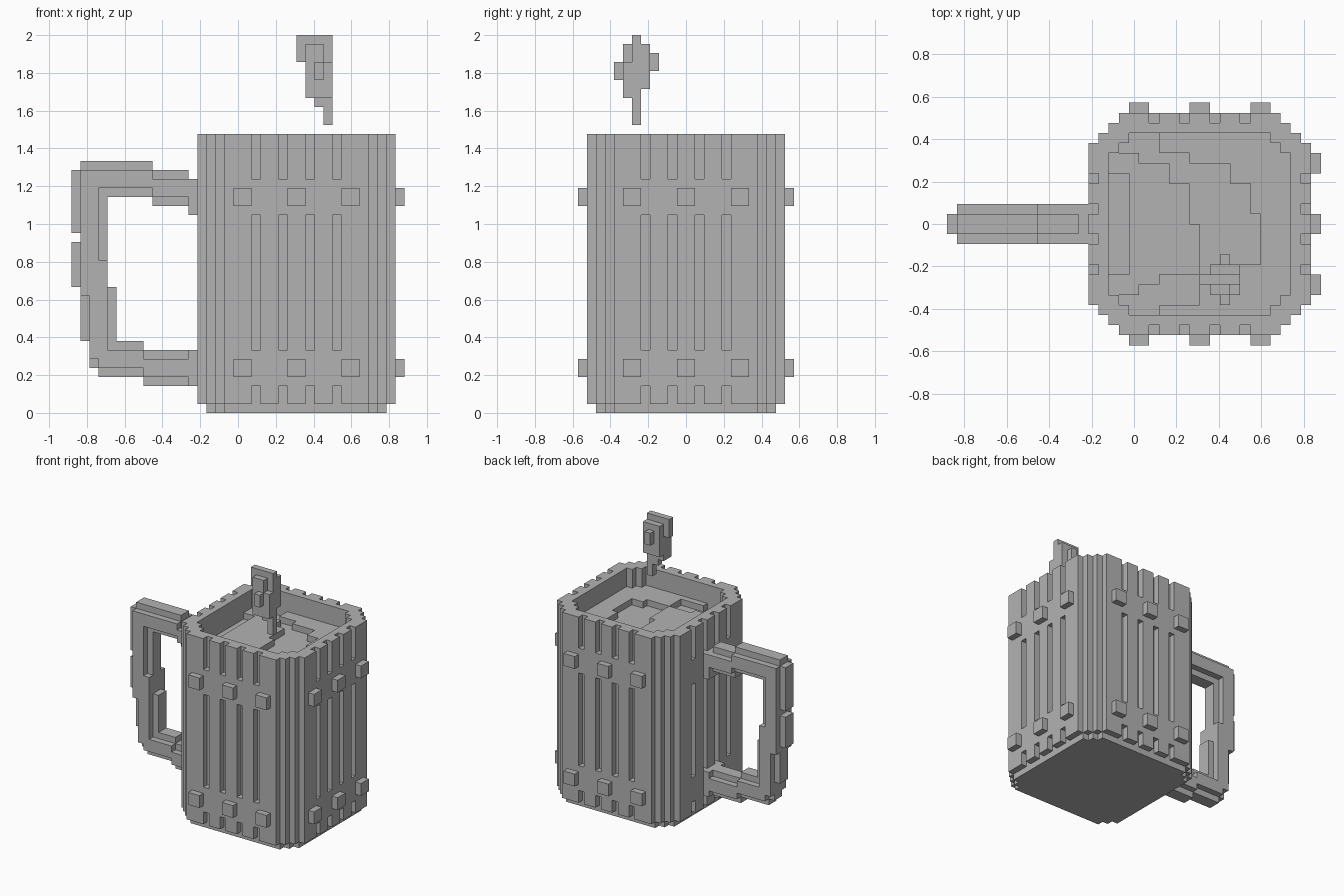
import bpy, bmesh

if "Cube" in bpy.data.objects:
    bpy.data.objects.remove(bpy.data.objects["Cube"])

V = 1 / 21                      # edge of one cube
X0, Y0 = -18.5 * V, -12 * V     # corner of the grid

grey = bpy.data.materials.new("plain_grey")
grey.diffuse_color = (0.45, 0.45, 0.45, 1)
grey.use_nodes = True
grey.node_tree.nodes["Principled BSDF"].inputs["Base Color"].default_value = grey.diffuse_color


def box(x0, x1, y0, y1, z0, z1):
    return {(x, y, z) for x in range(x0, x1) for y in range(y0, y1) for z in range(z0, z1)}


def boxes(*rows):
    return set().union(*(box(*r) for r in rows))


def build(name, cells):
    """Skin a set of grid cubes and merge the coplanar faces."""
    bm = bmesh.new()
    verts = {}

    def vert(p):
        if p not in verts:
            verts[p] = bm.verts.new((X0 + p[0] * V, Y0 + p[1] * V, p[2] * V))
        return verts[p]

    for c in sorted(cells):
        for axis in range(3):
            a, b = (axis + 1) % 3, (axis + 2) % 3
            for side in (0, 1):
                n = list(c)
                n[axis] += 2 * side - 1
                if tuple(n) in cells:
                    continue
                quad = []
                for da, db in ((0, 0), (1, 0), (1, 1), (0, 1)):
                    p = list(c)
                    p[axis] += side
                    p[a] += da
                    p[b] += db
                    quad.append(vert(tuple(p)))
                bm.faces.new(quad if side else quad[::-1])
    bmesh.ops.dissolve_limit(bm, angle_limit=0.01, verts=bm.verts[:], edges=bm.edges[:])
    me = bpy.data.meshes.new(name)
    bm.to_mesh(me)
    bm.free()
    me.materials.append(grey)
    ob = bpy.data.objects.new(name, me)
    bpy.context.collection.objects.link(ob)
    return ob


def octagon(inset, cut):
    """Mug cross-section cells: a 22-cube square with stepped corners."""
    r = range(inset, 22 - inset)
    edge = lambda k: min(k, 21 - k) - inset
    return {(x + 14, y + 1) for x in r for y in r if edge(x) + edge(y) >= cut}


def layer(plan, z0, z1):
    return {(x, y, z) for x, y in plan for z in range(z0, z1)}


outer = octagon(0, 3)
core = {(x, y) for x, y in outer
        if {(x + 1, y), (x - 1, y), (x, y + 1), (x, y - 1)} <= outer}
inner = octagon(2, 2)

# Stave grooves: four on each side
grooves = set()
for k in (6, 9, 12, 15):
    grooves |= {(14 + k, 1), (14 + k, 22), (14, 1 + k), (35, 1 + k)}

# Mug body with recessed foot, grooves and hollow top
body = layer(core, 0, 31) | layer(outer - grooves, 1, 31)
bands = layer(outer - core, 3, 7) | layer(outer - core, 22, 26)
build("mug_body", body - bands - layer(inner, 26, 31))

# Hoops around the staves
build("lower_band", {c for c in bands if c[2] < 10})
build("upper_band", {c for c in bands if c[2] > 10})

# Rivets on the front, back and right sides
rivets = set()
for k in (4, 10, 16):
    for z in (4, 23):
        rivets |= boxes((14 + k, 16 + k, 0, 1, z, z + 2),
                        (14 + k, 16 + k, 23, 24, z, z + 2),
                        (36, 37, 1 + k, 3 + k, z, z + 2))
build("rivets", rivets)

# Drink with a sunken swirl: (y from, y to, x from, x to)
swirl = set()
for y0, y1, xa, xb in ((19, 21, 16, 21), (18, 19, 19, 24), (16, 18, 22, 28),
                       (13, 16, 24, 30), (12, 13, 24, 31), (8, 12, 25, 31),
                       (7, 8, 25, 29), (6, 7, 21, 25), (5, 6, 19, 25),
                       (4, 5, 16, 25), (3, 4, 16, 21), (7, 17, 16, 18)):
    swirl |= box(xa, xb, y0, y1, 27, 28)
build("drink", layer(inner, 26, 28) - swirl)

# Handle: raised centre ridge plus narrower flanks
build("handle", boxes(
    (1, 9, 11, 13, 24, 28), (9, 13, 11, 13, 23, 27),
    (0, 4, 11, 13, 20, 27), (1, 4, 11, 13, 19, 20), (0, 4, 11, 13, 14, 19),
    (1, 5, 11, 13, 8, 14), (2, 5, 11, 13, 5, 8),
    (3, 8, 11, 13, 4, 8), (8, 14, 11, 13, 3, 7),
    (1, 9, 10, 14, 25, 27), (9, 13, 10, 14, 24, 26),
    (1, 3, 10, 14, 13, 27), (2, 4, 10, 14, 6, 17),
    (3, 8, 10, 14, 5, 7), (8, 14, 10, 14, 4, 6),
    (13, 14, 10, 14, 22, 26), (13, 14, 10, 14, 3, 7)))

# Steam wisp floating over the drink
build("steam", boxes(
    (28, 29, 6, 7, 32, 35), (27, 29, 6, 7, 34, 35),
    (26, 29, 6, 7, 35, 42), (25, 29, 6, 7, 39, 42),
    (26, 29, 5, 6, 35, 39), (26, 28, 5, 6, 39, 41), (27, 28, 4, 5, 37, 39),
    (26, 29, 7, 8, 36, 41), (27, 28, 8, 9, 38, 40)))
